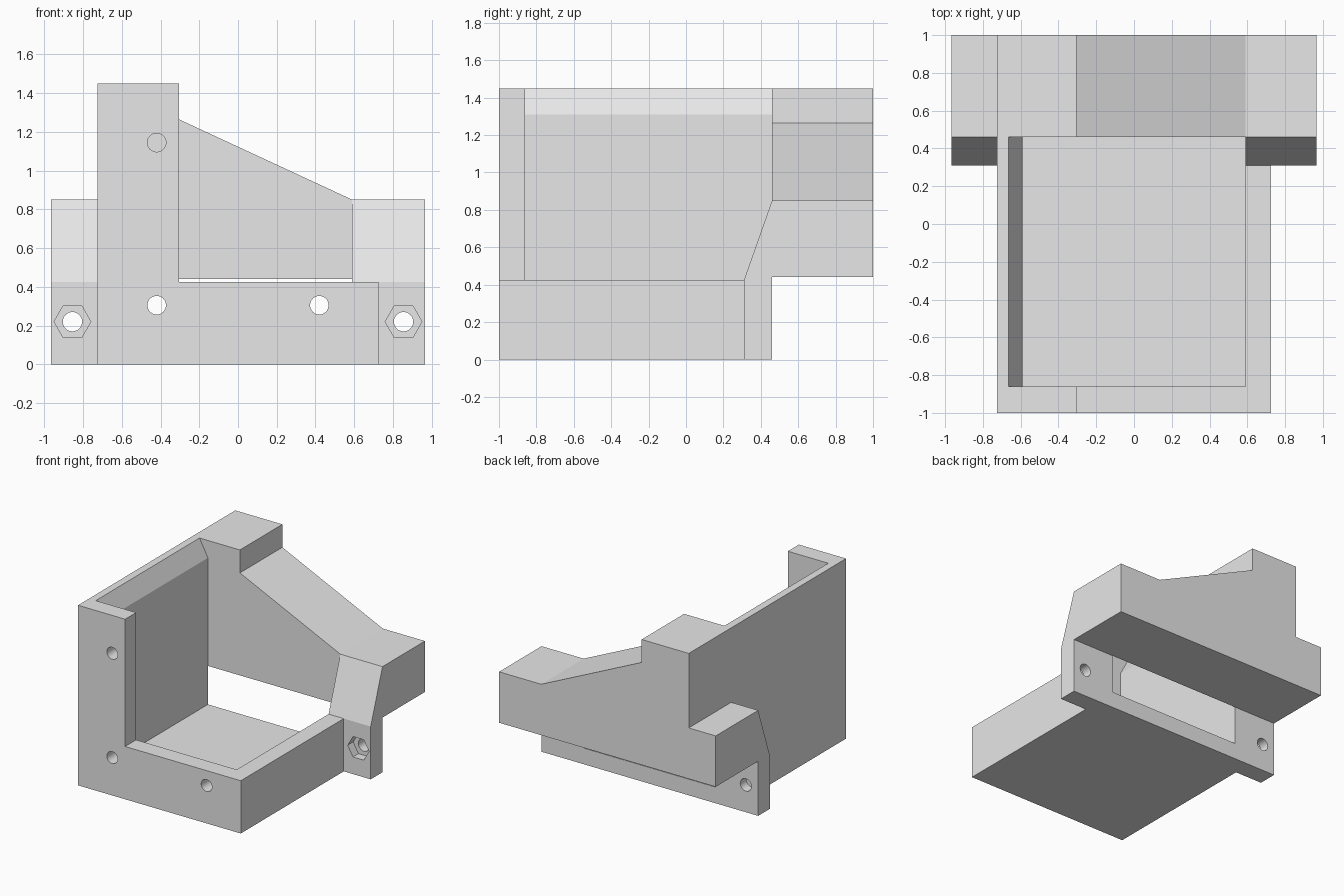
import bpy, bmesh, math

cube = bpy.data.objects.get("Cube")
if cube:
    bpy.data.objects.remove(cube, do_unlink=True)

grey = bpy.data.materials.new("light_grey")
grey.use_nodes = True
grey.diffuse_color = (0.8, 0.8, 0.8, 1)
grey.node_tree.nodes["Principled BSDF"].inputs["Base Color"].default_value = (0.8, 0.8, 0.8, 1)


def prism(name, points, axis, start, end):
    """Extrude a YZ outline along x, or an XZ outline along y."""
    bm = bmesh.new()
    place = (lambda p, d: (d, p[0], p[1])) if axis == "x" else (lambda p, d: (p[0], d, p[1]))
    rings = [[bm.verts.new(place(p, d)) for p in points] for d in (start, end)]
    for ring in rings:
        bm.faces.new(ring)
    for i in range(len(points)):
        j = (i + 1) % len(points)
        bm.faces.new((rings[0][i], rings[0][j], rings[1][j], rings[1][i]))
    bmesh.ops.recalc_face_normals(bm, faces=bm.faces)
    mesh = bpy.data.meshes.new(name)
    bm.to_mesh(mesh)
    bm.free()
    mesh.materials.append(grey)
    obj = bpy.data.objects.new(name, mesh)
    bpy.context.collection.objects.link(obj)
    return obj


def rect(x0, x1, z0, z1):
    return [(x0, z0), (x1, z0), (x1, z1), (x0, z1)]


def ngon(x, z, radius, sides):
    turn = 2 * math.pi / sides
    return [(x + radius * math.cos(i * turn), z + radius * math.sin(i * turn)) for i in range(sides)]


def combine(body, tool, operation):
    tool.hide_render = True
    mod = body.modifiers.new(operation.lower(), "BOOLEAN")
    mod.operation = operation
    mod.solver = "EXACT"
    mod.object = tool
    bpy.context.view_layer.objects.active = body
    bpy.ops.object.modifier_apply(modifier=mod.name)
    bpy.data.objects.remove(tool, do_unlink=True)


WALL, SIDE, WIDE = 0.59, 0.725, 0.965   # inner wall, tray side, ear tip
FRONT, INNER, PLATE, BACK = -1, -0.86, 0.46, 1
RIM, UNDER, LOW, TOP = 0.425, 0.44, 0.85, 1.45

# Solid parts: tray, tall side, eared rear beam and sloping brace
body = prism("bracket_body", rect(-SIDE, SIDE, 0, RIM), "y", FRONT, 0.4)
tall_side = prism("tall_side", [(FRONT, 0), (PLATE, 0), (PLATE, UNDER), (BACK, UNDER),
                                (BACK, TOP), (FRONT, TOP)], "x", -SIDE, -0.305)
rear_beam = prism("rear_beam", [(0.31, 0), (PLATE, 0), (PLATE, UNDER), (BACK, UNDER),
                                (BACK, LOW), (PLATE, LOW), (0.31, RIM)], "x", -WIDE, WIDE)
brace = prism("brace", [(-0.4, 0.6), (WALL, 0.6), (WALL, LOW), (-0.305, 1.265), (-0.4, 1.265)],
              "y", PLATE, BACK)
for part in (tall_side, rear_beam, brace):
    combine(body, part, "UNION")

# Inner cavity with a flared top on the tall side, and the rear slot
cavity = prism("cavity", [(-WALL, 0.13), (WALL, 0.13), (WALL, 1.6), (-0.665, 1.6),
                          (-0.665, TOP), (-WALL, 1.31)], "y", INNER, PLATE)
slot = prism("rear_slot", rect(-WALL, WALL, 0.13, UNDER), "y", 0.2, 0.7)
for cutter in (cavity, slot):
    combine(body, cutter, "DIFFERENCE")

# Screw holes through the front wall
for x, z in ((-0.42, 0.305), (0.42, 0.305), (-0.42, 1.145)):
    combine(body, prism("screw_hole", ngon(x, z, 0.048, 32), "y", -1.1, -0.8), "DIFFERENCE")

# Bolt holes with hexagonal nut pockets in the ears
for x in (-0.855, 0.855):
    combine(body, prism("nut_pocket", ngon(x, 0.22, 0.095, 6), "y", 0.2, 0.38), "DIFFERENCE")
    combine(body, prism("bolt_hole", ngon(x, 0.22, 0.05, 32), "y", 0.2, 0.6), "DIFFERENCE")
